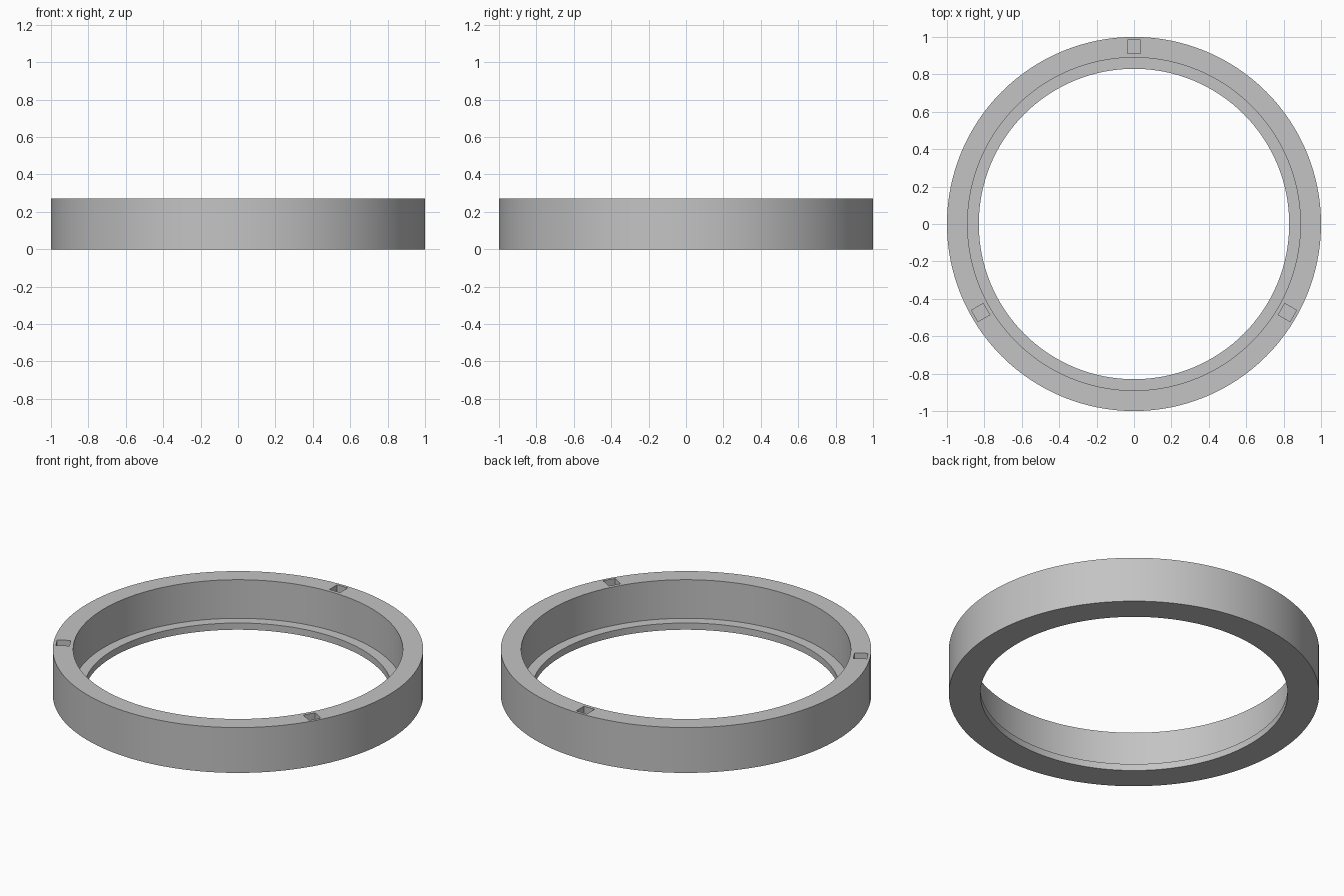
import bpy
import bmesh
from math import radians, tau
from mathutils import Matrix, Vector

default = bpy.data.objects.get("Cube")
if default:
    bpy.data.objects.remove(default, do_unlink=True)

HEIGHT = 0.27
POCKET_DEPTH = 0.1


def make_material(name, colour):
    mat = bpy.data.materials.new(name)
    mat.use_nodes = True
    mat.diffuse_color = colour
    mat.node_tree.nodes["Principled BSDF"].inputs["Base Color"].default_value = colour
    return mat


def make_object(name, bm, mat):
    mesh = bpy.data.meshes.new(name)
    bmesh.ops.recalc_face_normals(bm, faces=bm.faces)
    bm.to_mesh(mesh)
    bm.free()
    mesh.materials.append(mat)
    obj = bpy.data.objects.new(name, mesh)
    bpy.context.collection.objects.link(obj)
    return obj


grey = make_material("light grey", (0.55, 0.55, 0.55, 1))

# Ring: an L-shaped section with an inner lip at the base, turned about z
section = [(0.83, 0), (1, 0), (1, HEIGHT), (0.89, HEIGHT), (0.89, 0.04), (0.83, 0.04)]
bm = bmesh.new()
verts = [bm.verts.new((r, 0, z)) for r, z in section]
edges = [bm.edges.new((v, verts[(i + 1) % len(verts)])) for i, v in enumerate(verts)]
bmesh.ops.spin(bm, geom=verts + edges, cent=(0, 0, 0), axis=(0, 0, 1),
               angle=tau, steps=128, use_merge=True)
bmesh.ops.remove_doubles(bm, verts=bm.verts, dist=0.0001)
ring = make_object("ring_body", bm, grey)

# Three square pockets sunk into the top rim
bm = bmesh.new()
size = Matrix.Diagonal(Vector((0.073, 0.07, 2 * POCKET_DEPTH, 1)))
for angle in (90, 210, 330):
    place = Matrix.Rotation(radians(angle), 4, "Z") @ Matrix.Translation((0.947, 0, HEIGHT))
    bmesh.ops.create_cube(bm, size=1, matrix=place @ size)
cutter = make_object("pocket_cutter", bm, grey)
cutter.hide_render = True

cut = ring.modifiers.new("pockets", "BOOLEAN")
cut.operation = "DIFFERENCE"
cut.solver = "EXACT"
cut.object = cutter

bpy.ops.object.select_all(action="DESELECT")
ring.select_set(True)
bpy.context.view_layer.objects.active = ring
bpy.ops.object.modifier_apply(modifier=cut.name)
bpy.data.objects.remove(cutter, do_unlink=True)

bpy.ops.object.shade_smooth_by_angle(angle=radians(30))
